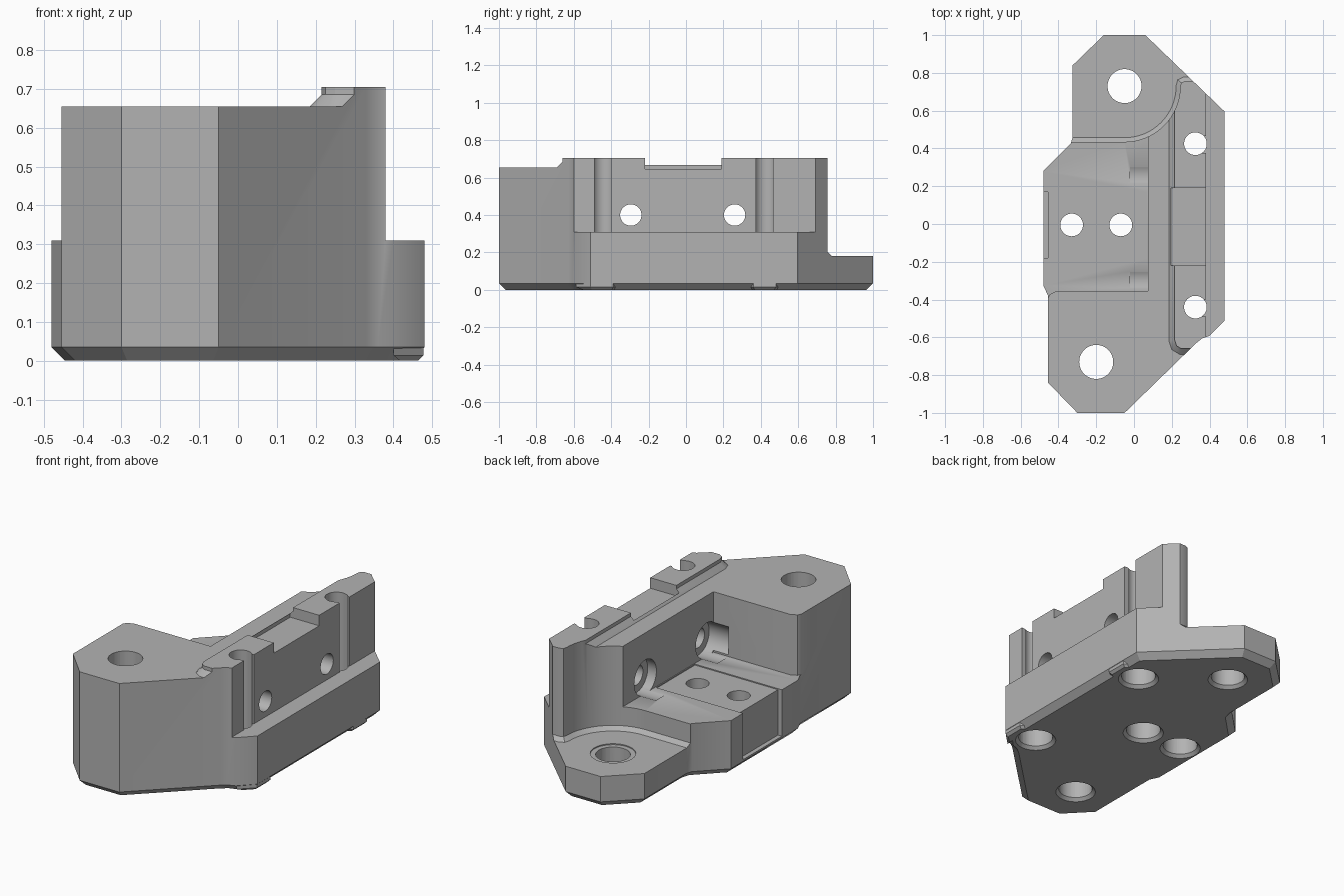
import bpy, bmesh, math
from mathutils import Vector, Matrix

if "Cube" in bpy.data.objects:
    bpy.data.objects.remove(bpy.data.objects["Cube"])


def make_object(name, bm):
    bmesh.ops.recalc_face_normals(bm, faces=bm.faces[:])
    mesh = bpy.data.meshes.new(name)
    bm.to_mesh(mesh)
    bm.free()
    obj = bpy.data.objects.new(name, mesh)
    bpy.context.collection.objects.link(obj)
    return obj


def inset(pts, d):
    """Offset a counter-clockwise outline inwards by d."""
    out = []
    n = len(pts)
    for i in range(n):
        a, b, c = (Vector(pts[(i + k) % n]) for k in (-1, 0, 1))
        e1, e2 = (b - a).normalized(), (c - b).normalized()
        n1, n2 = Vector((-e1.y, e1.x)), Vector((-e2.y, e2.x))
        out.append(b + (n1 + n2) * (d / (1 + n1.dot(n2))))
    return out


def prism(name, pts, z0, z1, chamfer=0.0):
    """Extruded outline with an optional chamfer round the bottom."""
    bm = bmesh.new()
    levels = [(pts, z0), (pts, z1)]
    if chamfer:
        levels = [(inset(pts, chamfer), z0), (pts, z0 + chamfer), (pts, z1)]
    rings = [[bm.verts.new((p[0], p[1], z)) for p in ring] for ring, z in levels]
    n = len(pts)
    for lo, hi in zip(rings, rings[1:]):
        for i in range(n):
            j = (i + 1) % n
            bm.faces.new((lo[i], lo[j], hi[j], hi[i]))
    bm.faces.new(rings[0][::-1])
    bm.faces.new(rings[-1])
    return make_object(name, bm)


def box(name, x0, x1, y0, y1, z0, z1):
    return prism(name, [(x0, y0), (x1, y0), (x1, y1), (x0, y1)], z0, z1)


def rod(name, start, r0, r1, length, axis='Z'):
    """Cylinder or cone running from start along z or x."""
    bm = bmesh.new()
    m = Matrix.Translation((0, 0, length / 2))
    if axis == 'X':
        m = Matrix.Rotation(math.pi / 2, 4, 'Y') @ m
    bmesh.ops.create_cone(bm, cap_ends=True, segments=48, radius1=r0, radius2=r1,
                          depth=length, matrix=Matrix.Translation(start) @ m)
    return make_object(name, bm)


def combine(body, other, operation='DIFFERENCE'):
    mod = body.modifiers.new("combine", 'BOOLEAN')
    mod.operation, mod.solver, mod.object = operation, 'EXACT', other
    bpy.context.view_layer.objects.active = body
    bpy.ops.object.modifier_apply(modifier=mod.name)
    bpy.data.objects.remove(other, do_unlink=True)


# Full outline of the bracket, counter-clockwise from the front
outline = [(-0.30, -1), (-0.05, -1), (0.33, -0.63), (0.36, -0.606), (0.40, -0.592),
           (0.48, -0.51), (0.48, 0.595), (0.06, 1), (-0.16, 1), (-0.325, 0.84),
           (-0.325, 0.46), (-0.335, 0.425), (-0.48, 0.28), (-0.48, -0.325),
           (-0.455, -0.38), (-0.455, -0.84)]
body = prism("mount_body", outline, 0, 0.705, 0.035)

# Fuller bottom edge beside the two wall holes
combine(body, prism("front_pad", [(0.40, -0.587), (0.478, -0.51), (0.478, -0.39), (0.42, -0.35)],
                    0, 0.06, 0.014), 'UNION')
combine(body, prism("back_pad", [(0.42, 0.32), (0.478, 0.36), (0.478, 0.48), (0.42, 0.52)],
                    0, 0.06, 0.014), 'UNION')

# Right ledge
combine(body, box("ledge_cut", 0.38, 0.7, -1.2, 1.2, 0.31, 1))

# Rear ear, cut round the bolt with a sloped foot
arc = [(-0.05 + 0.295 * math.cos(a), 0.73 + 0.295 * math.sin(a))
       for a in (math.radians(-90 + 90 * i / 16) for i in range(17))]
combine(body, prism("ear_cut", [(-0.6, 0.435)] + arc + [(0.25, 0.748), (0.27, 0.757),
                    (0.6, 0.757), (0.6, 1.2), (-0.6, 1.2)], 0.18, 1, 0.022))

# Open middle pocket with a rounded corner on the front block
combine(body, prism("pocket_cut", [(-0.6, -0.40), (-0.46, -0.40), (-0.445, -0.372), (-0.41, -0.355),
                    (0.075, -0.355), (0.075, 0.55), (-0.6, 0.55)], 0.31, 1))
combine(body, box("floor_strip_cut", -0.6, 0.07, -0.18, 0.17, 0.304, 0.5))
combine(body, box("side_recess_cut", -0.6, -0.455, -0.18, 0.17, 0.045, 0.5))

# Lower top surface, leaving the raised rim, then the rim notch
combine(body, prism("top_cut", [(-0.6, -1.2), (0.6, -1.2), (0.6, -0.66), (0.25, -0.66),
                    (0.225, -0.645), (0.215, -0.615), (0.215, 1.2), (-0.6, 1.2)], 0.655, 1, 0.03))
combine(body, box("notch_cut", 0.197, 0.6, -0.22, 0.19, 0.645, 1))

# Vertical holes: x, y, radius, counterbore radius, counterbore depth
holes = [(-0.05, 0.73, 0.09, 0.09, 0.05), (-0.20, -0.73, 0.09, 0.09, 0.05),
         (-0.33, -0.005, 0.06, 0.092, 0.12), (-0.07, -0.005, 0.06, 0.092, 0.12),
         (0.325, 0.425, 0.06, 0.092, 0.12), (0.325, -0.44, 0.06, 0.092, 0.12)]
for x, y, r, bore, depth in holes:
    combine(body, rod("hole_cut", (x, y, -0.1), r, r, 1))
    if bore > r:
        combine(body, rod("bore_cut", (x, y, -0.1), bore, bore, depth + 0.1))
    combine(body, rod("lead_in_cut", (x, y, -0.02), bore + 0.037, bore - 0.003, 0.04))
combine(body, rod("ear_ring_cut", (-0.05, 0.73, 0.174), 0.118, 0.118, 0.1))

# Slots opening the wall holes to the right, and the two cross holes
for y in (0.42, -0.445):
    combine(body, box("slot_cut", 0.325, 0.6, y - 0.045, y + 0.045, 0.31, 1))
for y in (0.26, -0.295):
    combine(body, rod("cross_hole_cut", (-0.05, y, 0.4), 0.057, 0.057, 0.7, 'X'))
    combine(body, rod("cross_bore_cut", (-0.02, y, 0.4), 0.1, 0.1, 0.15, 'X'))

# One flat grey
grey = bpy.data.materials.new("plain grey")
grey.diffuse_color = (0.45, 0.45, 0.45, 1)
grey.use_nodes = True
grey.node_tree.nodes["Principled BSDF"].inputs["Base Color"].default_value = grey.diffuse_color
body.data.materials.clear()
body.data.materials.append(grey)
for f in body.data.polygons:
    f.material_index = 0
bpy.ops.object.select_all(action='DESELECT')
body.select_set(True)
bpy.context.view_layer.objects.active = body
bpy.ops.object.shade_smooth_by_angle(angle=math.radians(30))
